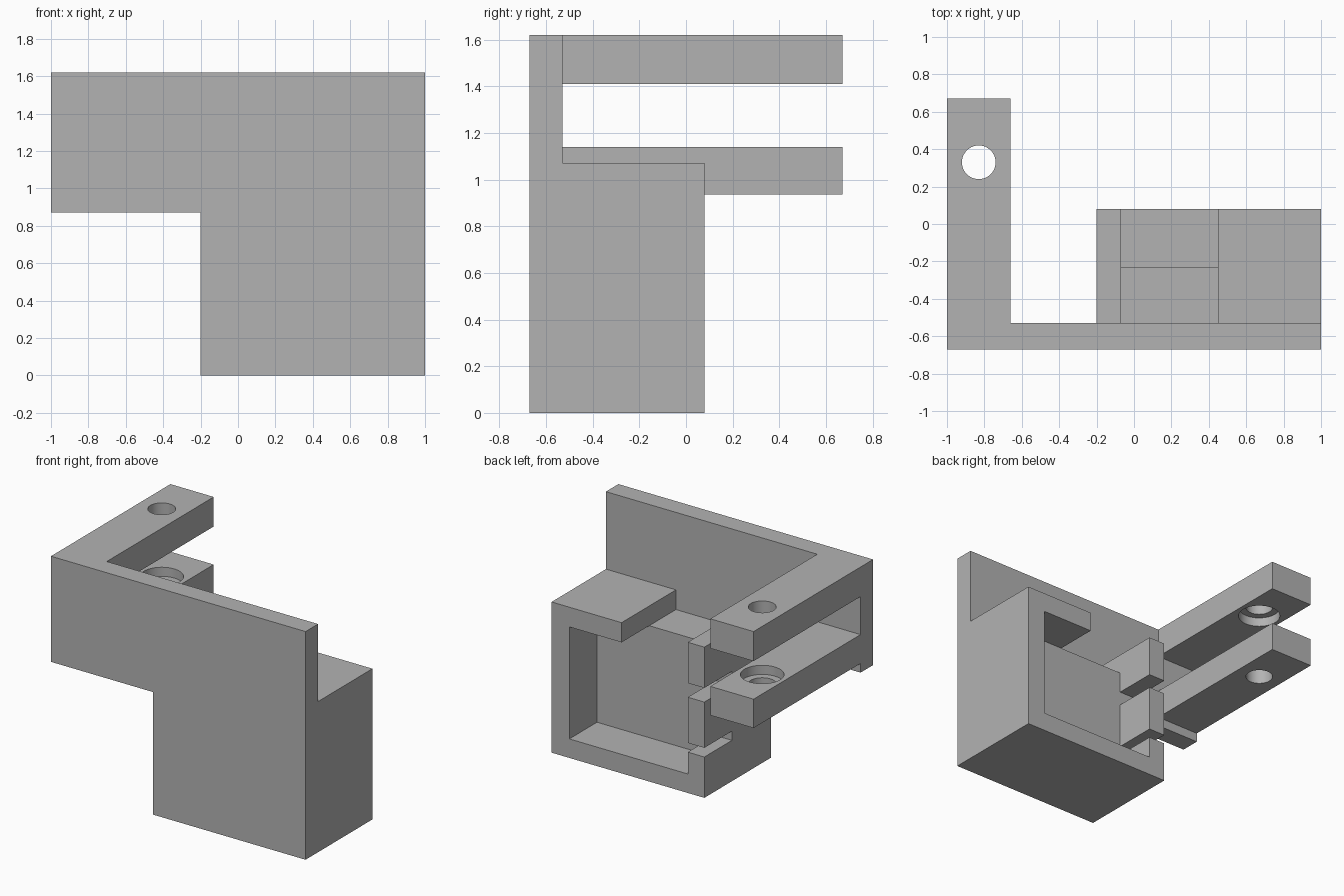
import bpy

cube = bpy.data.objects.get("Cube")
if cube:
    bpy.data.objects.remove(cube, do_unlink=True)

grey = bpy.data.materials.new("plain grey")
grey.use_nodes = True
grey.diffuse_color = (0.45, 0.45, 0.45, 1)
grey.node_tree.nodes["Principled BSDF"].inputs["Base Color"].default_value = grey.diffuse_color


def box(name, x, y, z):
    """Box spanning the given (low, high) ranges."""
    bpy.ops.mesh.primitive_cube_add(size=1, location=[(a + b) / 2 for a, b in (x, y, z)])
    ob = bpy.context.object
    ob.name = name
    ob.scale = [b - a for a, b in (x, y, z)]
    bpy.ops.object.transform_apply(location=True, rotation=False, scale=True)
    ob.data.materials.append(grey)
    return ob


def drill(name, radius, z):
    """Vertical cylinder on the screw axis."""
    bpy.ops.mesh.primitive_cylinder_add(vertices=64, radius=radius, depth=z[1] - z[0],
                                        location=(-0.83, 0.33, (z[0] + z[1]) / 2))
    ob = bpy.context.object
    ob.name = name
    ob.data.materials.append(grey)
    return ob


def combine(target, tool, operation):
    """Boolean the tool into the target, then discard the tool."""
    mod = target.modifiers.new(tool.name, 'BOOLEAN')
    mod.operation, mod.solver, mod.object = operation, 'EXACT', tool
    bpy.context.view_layer.objects.active = target
    bpy.ops.object.modifier_apply(modifier=mod.name)
    bpy.data.objects.remove(tool, do_unlink=True)


FRONT, PLATE_BACK, BOX_BACK, ARM_END = -0.67, -0.53, 0.08, 0.67
INNER = -0.6          # parts start inside the plate so they fuse cleanly
TOP, BOX_TOP, ROOF = 1.62, 1.07, 0.93
POCKET = -0.23        # depth of the pocket floor

# Front plate, then the housing block and two arms fused to it
bracket = box("clamp_bracket", (-1, 1), (FRONT, PLATE_BACK), (0.87, TOP))
combine(bracket, box("housing", (-0.2, 1), (FRONT, BOX_BACK), (0, BOX_TOP)), 'UNION')
for name, z in (("upper_arm", (1.41, TOP)), ("lower_arm", (0.935, 1.14))):
    combine(bracket, box(name, (-1, -0.66), (INNER, ARM_END), z), 'UNION')

# Rear pocket, opening in the roof, and two slots through the side wall
cutters = [
    box("pocket", (-0.07, 0.86), (POCKET, 0.3), (0.135, ROOF)),
    box("roof_opening", (-0.07, 0.45), (PLATE_BACK, 0.3), (ROOF, 1.3)),
    box("lower_slot", (-0.4, 0.1), (POCKET, 0.3), (0.29, 0.355)),
    box("upper_slot", (-0.4, 0.1), (POCKET, 0.3), (0.68, 0.78)),
    # Screw hole through both arms with facing counterbores
    drill("screw_hole", 0.09, (0.8, 1.8)),
    drill("counterbores", 0.14, (1.075, 1.475)),
]
for cutter in cutters:
    combine(bracket, cutter, 'DIFFERENCE')

bpy.ops.object.select_all(action='DESELECT')
bracket.select_set(True)
bpy.context.view_layer.objects.active = bracket
bpy.ops.object.shade_smooth_by_angle()
